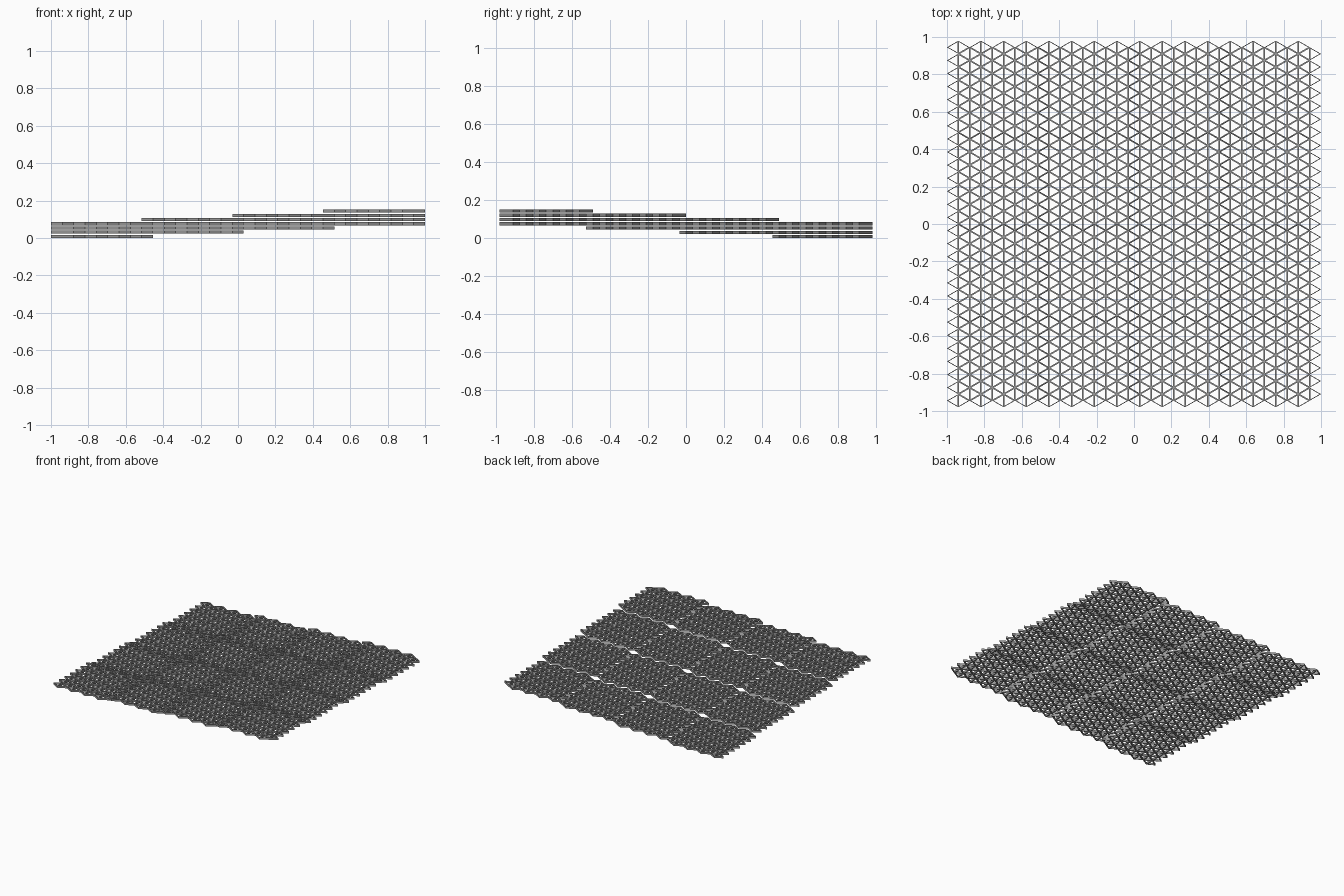
import bpy
import bmesh
import math

cube = bpy.data.objects.get("Cube")
if cube:
    bpy.data.objects.remove(cube, do_unlink=True)

GRID = 4                      # panels per side
COLS, ROWS = 8, 7             # lattice columns and rows per panel
STEP = 2 / (GRID * COLS + 1)  # distance between lattice columns
EDGE = STEP * 2 / math.sqrt(3)
THICK, LEVEL = 0.0165, 0.0225
WALL = 0.004

grey = bpy.data.materials.new("mid grey")
grey.use_nodes = True
colour = (0.32, 0.32, 0.32, 1)
grey.diffuse_color = colour
grey.node_tree.nodes["Principled BSDF"].inputs["Base Color"].default_value = colour


def lattice_point(col, row):
    return (-1 + col * STEP, (row - GRID * ROWS / 2) * EDGE, 0)


def add_panel(i, j):
    """One interlocking panel of open triangular frames."""
    bm = bmesh.new()
    for col in range(i * COLS + 1, i * COLS + COLS + 1):
        start = j * ROWS
        rows = [start + r for r in range(ROWS)]
        if col % 2 == 0:      # even columns sit half a row lower
            rows = [r - 0.5 for r in rows if r > 0]
        for row in rows:
            # each upright edge carries one triangle on either side
            low, high = lattice_point(col, row), lattice_point(col, row + 1)
            left = lattice_point(col - 1, row + 0.5)
            right = lattice_point(col + 1, row + 0.5)
            for corners in ((low, high, left), (high, low, right)):
                bm.faces.new([bm.verts.new(p) for p in corners])
    bmesh.ops.remove_doubles(bm, verts=bm.verts[:], dist=STEP / 20)

    # open the middle of every triangle
    middles = bm.faces[:]
    bmesh.ops.inset_individual(bm, faces=middles, thickness=WALL, use_even_offset=True)
    bmesh.ops.delete(bm, geom=middles, context='FACES')

    # give the frames their depth
    extruded = bmesh.ops.extrude_face_region(bm, geom=bm.faces[:], use_keep_orig=True)
    raised = [g for g in extruded["geom"] if isinstance(g, bmesh.types.BMVert)]
    bmesh.ops.translate(bm, verts=raised, vec=(0, 0, THICK))
    bmesh.ops.recalc_face_normals(bm, faces=bm.faces[:])

    name = f"lattice_panel_column_{i + 1}_row_{j + 1}"
    mesh = bpy.data.meshes.new(name)
    bm.to_mesh(mesh)
    bm.free()
    mesh.materials.append(grey)
    panel = bpy.data.objects.new(name, mesh)
    # panels climb to the left and towards the front
    panel.location.z = (i + GRID - 1 - j) * LEVEL
    bpy.context.collection.objects.link(panel)


for i in range(GRID):
    for j in range(GRID):
        add_panel(i, j)
